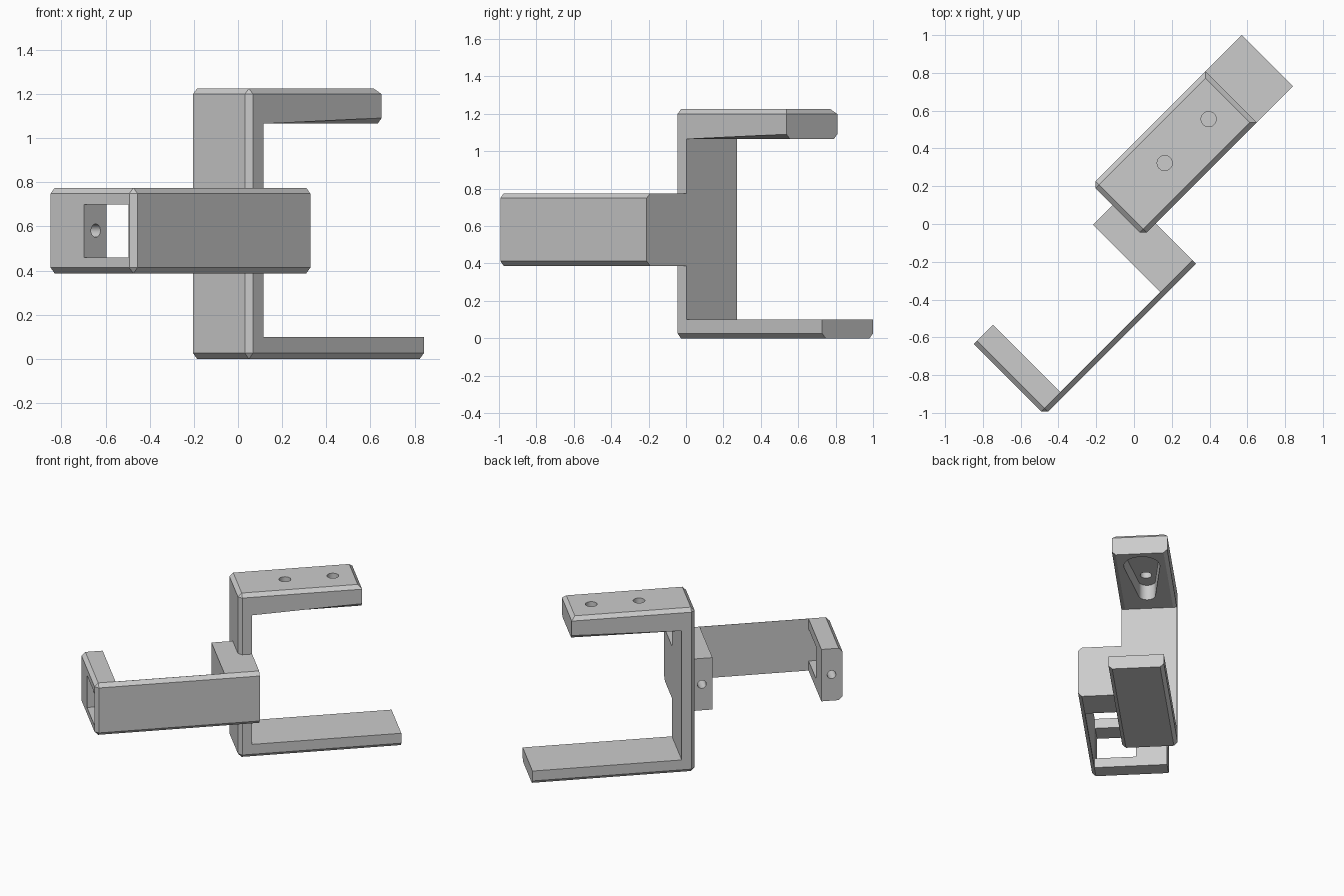
import bpy, bmesh, math
from mathutils import Matrix, Vector

old = bpy.data.objects.get("Cube")
if old:
    bpy.data.objects.remove(old, do_unlink=True)

# Single grey material
grey = bpy.data.materials.new("light_grey")
grey.use_nodes = True
colour = (0.6, 0.6, 0.6, 1)
grey.diffuse_color = colour
grey.node_tree.nodes["Principled BSDF"].inputs["Base Color"].default_value = colour

TURN = Matrix.Rotation(math.radians(45), 4, "Z")  # bracket stands diagonally
CHAMFER = 0.028


def finish(bm, name):
    bmesh.ops.recalc_face_normals(bm, faces=bm.faces)
    bm.transform(TURN)
    mesh = bpy.data.meshes.new(name)
    bm.to_mesh(mesh)
    bm.free()
    mesh.materials.append(grey)
    ob = bpy.data.objects.new(name, mesh)
    bpy.context.collection.objects.link(ob)
    return ob


def prism(name, points, depth, chamfered=None):
    """Extrude a closed outline by a vector, then chamfer the edges picked by a rule."""
    bm = bmesh.new()
    face = bm.faces.new([bm.verts.new(p) for p in points])
    res = bmesh.ops.extrude_face_region(bm, geom=[face])
    moved = [g for g in res["geom"] if isinstance(g, bmesh.types.BMVert)]
    bmesh.ops.translate(bm, verts=moved, vec=depth)
    bmesh.ops.recalc_face_normals(bm, faces=bm.faces)
    if chamfered:
        edges = [e for e in bm.edges if chamfered(*[v.co for v in e.verts])]
        bmesh.ops.bevel(bm, geom=edges, offset=CHAMFER - 0.002, segments=1,
                        profile=0.5, affect="EDGES")
    return finish(bm, name)


def box(name, lo, hi):
    x, y, z = lo
    X, Y, Z = hi
    return prism(name, [(x, y, z), (X, y, z), (X, Y, z), (x, Y, z)], (0, 0, Z - z))


def rod(name, start, end, radius):
    a, b = Vector(start), Vector(end)
    bm = bmesh.new()
    bmesh.ops.create_cone(bm, cap_ends=True, segments=32, radius1=radius, radius2=radius,
                          depth=(b - a).length)
    bm.transform(Matrix.Translation((a + b) / 2)
                 @ (b - a).to_track_quat("Z", "Y").to_matrix().to_4x4())
    return finish(bm, name)


def cut(ob, cutters):
    for c in cutters:
        c.hide_render = True
        mod = ob.modifiers.new("cut", "BOOLEAN")
        mod.operation = "DIFFERENCE"
        mod.solver = "EXACT"
        mod.object = c
        bpy.context.view_layer.objects.active = ob
        bpy.ops.object.modifier_apply(modifier=mod.name)
        bpy.data.objects.remove(c, do_unlink=True)


# C-shaped clamp: back wall, long lower arm, short thick upper arm
BACK, WALL, TOP, UNDER, LOW = -0.01, 0.083, 1.225, 1.065, 0.1
UPPER_END, LOWER_END = 0.84, 1.11
SIDE_A, SIDE_B = -0.08, 0.304


def near(a, b):
    return abs(a - b) < 1e-4


def clamp_edges(a, b):
    if near(a.y, b.y):  # edges running along the side outlines
        return any(near(a[i], k) and near(b[i], k)
                   for i, k in ((0, BACK), (2, 0), (2, TOP), (2, UNDER)))
    corners = ((BACK, 0), (BACK, TOP), (UPPER_END, TOP))
    return any(near(a.x, x) and near(a.z, z) for x, z in corners)


outline = [(BACK, 0), (LOWER_END, 0), (LOWER_END, LOW), (WALL, LOW),
           (WALL, UNDER), (UPPER_END, UNDER), (UPPER_END, TOP), (BACK, TOP)]
clamp = prism("clamp_frame", [(x, SIDE_A, z) for x, z in outline],
              (0, SIDE_B - SIDE_A, 0), clamp_edges)

# Tapered pocket under the upper arm, with two screw holes through its roof
MID = 0.113
bm = bmesh.new()
for cx, r in ((0.26, 0.058), (0.672, 0.125)):
    for i in range(32):
        t = math.tau * i / 32
        for z in (1.0, 1.18):
            bm.verts.new((cx + r * math.cos(t), MID + r * math.sin(t), z))
bmesh.ops.convex_hull(bm, input=bm.verts)
bmesh.ops.dissolve_limit(bm, angle_limit=0.01, verts=bm.verts, edges=bm.edges)
pocket = finish(bm, "pocket_cutter")
holes = [rod("screw_cutter", (x, MID, 1.1), (x, MID, 1.3), 0.04) for x in (0.343, 0.672)]
cut(clamp, [pocket] + holes)

# Side holder: thin plate joining a mounting block and an end arm
FAR, OUT, INNER, TIP = -1.05, -0.38, -0.352, 0.15
Z0, Z1 = 0.387, 0.775


def holder_edges(a, b):
    vertical = not near(a.z, b.z)
    on_far = near(a.x, FAR) and near(b.x, FAR)
    on_out = near(a.y, OUT) and near(b.y, OUT)
    return (on_far and on_out) if vertical else (on_far or on_out)


outline = [(FAR, TIP), (FAR, OUT), (WALL, OUT), (WALL, SIDE_A), (0.03, SIDE_A),
           (0.03, TIP), (-0.156, TIP), (-0.156, INNER), (-0.905, INNER), (-0.905, TIP)]
holder = prism("side_holder", [(x, y, Z0) for x, y in outline], (0, 0, Z1 - Z0),
               holder_edges)

# Strap window, cross holes and a shallow round recess in the plate
MID_Z = (Z0 + Z1) / 2
WINDOW = -0.064
cut(holder, [
    box("window_cutter", (-1.2, INNER + 0.004, 0.46), (-0.8, WINDOW, 0.70)),
    rod("arm_hole_cutter", (-0.975, 0.3, MID_Z), (-0.975, WINDOW - 0.05, MID_Z), 0.03),
    rod("block_hole_cutter", (-0.083, 0.3, MID_Z), (-0.083, WINDOW, MID_Z), 0.03),
    rod("recess_cutter", (-0.48, -0.5, MID_Z), (-0.48, OUT + 0.02, MID_Z), 0.05),
])

# Smooth the round holes, keep the chamfers crisp
for ob in (clamp, holder):
    bpy.ops.object.select_all(action="DESELECT")
    ob.select_set(True)
    bpy.context.view_layer.objects.active = ob
    bpy.ops.object.shade_smooth_by_angle(angle=math.radians(25))
